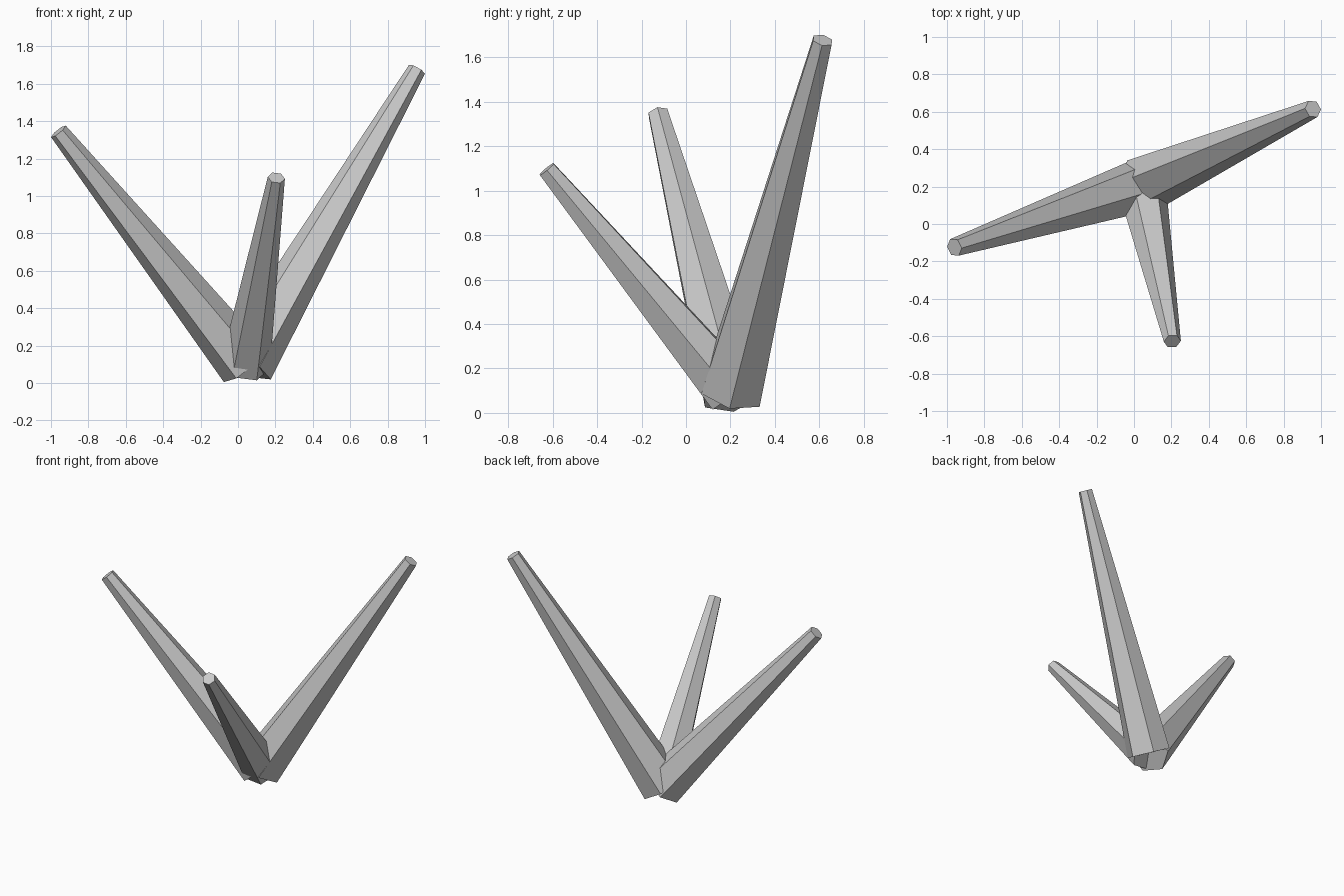
import bpy
import bmesh
from mathutils import Matrix, Vector

cube = bpy.data.objects.get("Cube")
if cube:
    bpy.data.objects.remove(cube, do_unlink=True)

# Single plain grey
grey = bpy.data.materials.new("plain grey")
grey.use_nodes = True
colour = (0.6, 0.6, 0.6, 1)
grey.diffuse_color = colour
grey.node_tree.nodes["Principled BSDF"].inputs["Base Color"].default_value = colour

ROOT = Vector((0.04, 0.205, 0.095))


def branch(name, tip, base_radius, tip_radius):
    """Tapered six-sided spike from the shared root to the tip."""
    axis = Vector(tip) - ROOT
    turn = Vector((0, 0, 1)).rotation_difference(axis).to_matrix().to_4x4()
    bm = bmesh.new()
    bmesh.ops.create_cone(bm, cap_ends=True, segments=6, radius1=base_radius,
                          radius2=tip_radius, depth=axis.length)
    # Put one corner on the x axis before tilting
    corner = max(bm.verts, key=lambda v: v.co.z * 9 + v.co.x).co
    spin = Matrix.Rotation(-Vector((1, 0)).angle_signed(corner.xy) * -1, 4, "Z")
    place = Matrix.Translation((ROOT + Vector(tip)) / 2)
    bm.transform(place @ turn @ spin)
    mesh = bpy.data.meshes.new(name)
    bm.to_mesh(mesh)
    bm.free()
    mesh.materials.append(grey)
    obj = bpy.data.objects.new(name, mesh)
    bpy.context.collection.objects.link(obj)


# Three branches fanning out of one root
branch("left_branch", (0.957, 0.615, 1.677), 0.155, 0.049)
branch("right_branch", (-0.96, -0.125, 1.345), 0.147, 0.050)
branch("front_branch", (0.205, -0.627, 1.097), 0.132, 0.046)
